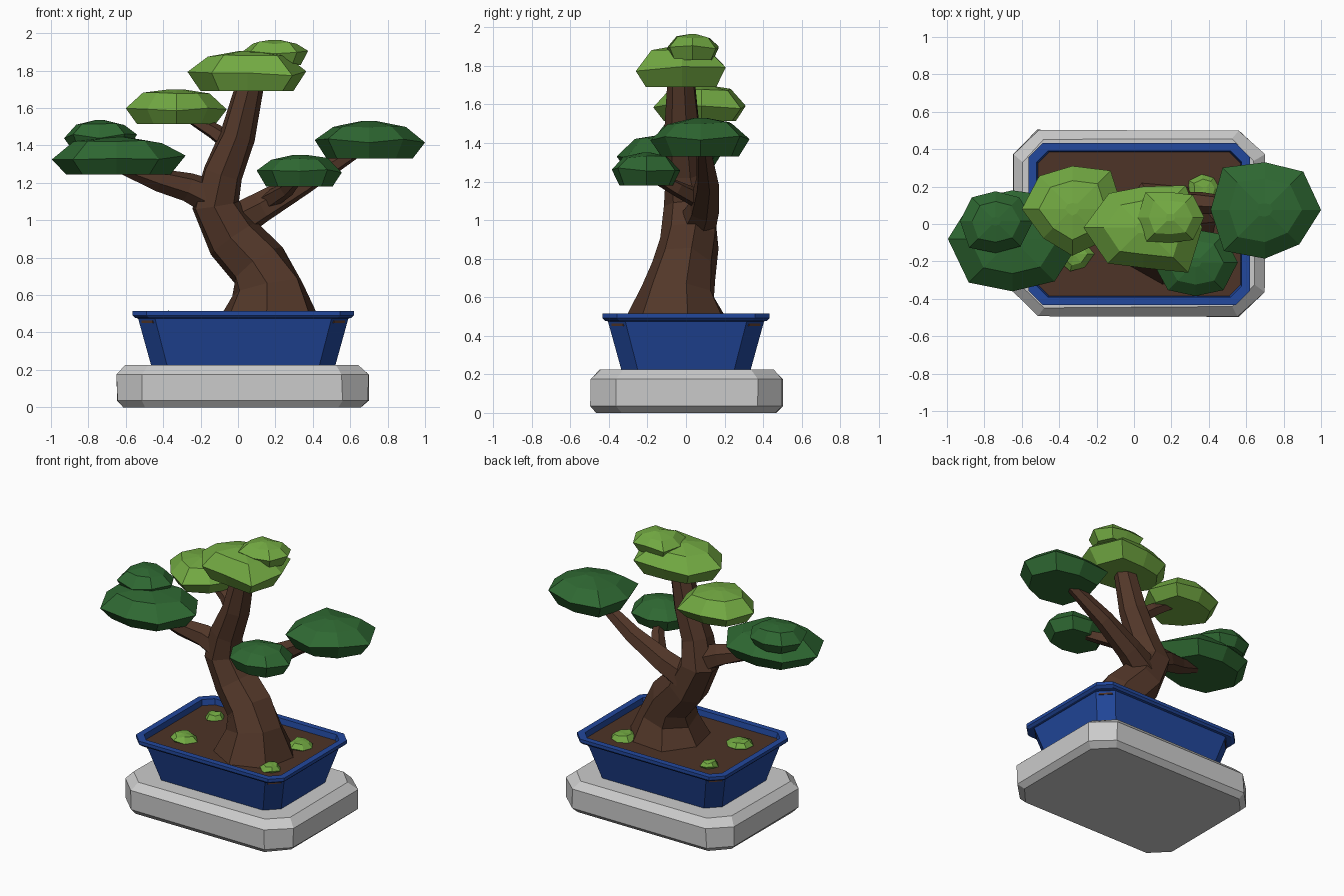
import bpy, bmesh, math, random
from mathutils import Vector

random.seed(4)


def material(name, rgb):
    m = bpy.data.materials.new(name)
    m.diffuse_color = (*rgb, 1)
    return m


BLUE = material("blue_glaze", (0.016, 0.065, 0.34))
SOIL = material("soil_brown", (0.075, 0.033, 0.02))
BARK = material("bark_brown", (0.085, 0.038, 0.022))
DARK = material("dark_green", (0.028, 0.14, 0.032))
LIGHT = material("light_green", (0.17, 0.40, 0.055))


def loft(name, rings, mat=None):
    """Skin a stack of equal-length point rings and cap both ends."""
    bm = bmesh.new()
    vs = [[bm.verts.new(p) for p in r] for r in rings]
    n = len(rings[0])
    for a, b in zip(vs, vs[1:]):
        for i in range(n):
            j = (i + 1) % n
            bm.faces.new((a[i], a[j], b[j], b[i]))
    bm.faces.new(vs[0][::-1])
    bm.faces.new(vs[-1])
    bmesh.ops.recalc_face_normals(bm, faces=bm.faces[:])
    me = bpy.data.meshes.new(name)
    bm.to_mesh(me)
    bm.free()
    ob = bpy.data.objects.new(name, me)
    bpy.context.collection.objects.link(ob)
    if mat:
        me.materials.append(mat)
    return ob


def octagon(cx, cy, hx, hy, cut, z, wobble=0.0):
    """Rectangle with chamfered corners."""
    pts = [(hx, hy - cut), (hx - cut, hy), (cut - hx, hy), (-hx, hy - cut),
           (-hx, cut - hy), (cut - hx, -hy), (hx - cut, -hy), (hx, cut - hy)]
    w = lambda: random.uniform(-wobble, wobble)
    return [(cx + x + w(), cy + y + w(), z) for x, y in pts]


def limb(name, path, sides=7, rough=0.08):
    """Tapered branch: path rows are x, y, z, radius."""
    pts = [Vector(p[:3]) for p in path]
    rings = []
    for k, p in enumerate(pts):
        t = (pts[min(k + 1, len(pts) - 1)] - pts[max(k - 1, 0)]).normalized()
        if name == "trunk" and k == 0:
            t = Vector((0, 0, 1))
        u = Vector((0, 1, 0)).cross(t).normalized()
        v = t.cross(u)
        ring = []
        for i in range(sides):
            a = 2 * math.pi * i / sides + 0.2
            r = path[k][3] * (1.03 + random.uniform(-rough, rough))
            ring.append(p + r * (math.cos(a) * u + math.sin(a) * v))
        rings.append(ring)
    return loft(name, rings, BARK)


def pad(name, cx, cy, z0, zmid, z1, radii, mat):
    """Flat foliage cloud; radii run counter-clockwise from +x."""
    h = z1 - z0
    rings = []
    for z, s, j in ((z0, 0.78, 0.0), (zmid, 1.0, 0.012), (z0 + 0.87 * h, 0.66, 0.008),
                    (z1, 0.14, 0.0)):
        ring = []
        for i, r in enumerate(radii):
            a = 2 * math.pi * i / len(radii)
            ring.append((cx + s * r * math.cos(a), cy + s * r * math.sin(a),
                         z + random.uniform(-j, j)))
        rings.append(ring)
    return loft(name, rings, mat)


# Stone plinth
loft("stone_base", [octagon(0.022, 0.005, hx, hy, c, z, 0.008) for hx, hy, c, z in (
    (0.64, 0.465, 0.12, 0), (0.672, 0.497, 0.135, 0.035),
    (0.672, 0.497, 0.135, 0.175), (0.625, 0.45, 0.12, 0.225))])
for v in bpy.data.objects["stone_base"].data.vertices:
    v.co.z = max(v.co.z, 0)

# Pot with overhanging rim and recessed interior
loft("pot", [octagon(0.028, 0.0, hx, hy, c, z) for hx, hy, c, z in (
    (0.49, 0.333, 0.085, 0.215), (0.562, 0.405, 0.09, 0.475),
    (0.578, 0.421, 0.075, 0.478), (0.592, 0.433, 0.075, 0.492),
    (0.592, 0.433, 0.075, 0.515), (0.548, 0.391, 0.06, 0.515),
    (0.538, 0.381, 0.06, 0.45))], BLUE)
loft("soil", [octagon(0.028, 0.0, 0.544, 0.387, 0.06, z) for z in (0.452, 0.475)], SOIL)

# Trunk and branches
limb("trunk", [(0.16, -0.045, 0.465, 0.275), (0.165, -0.035, 0.64, 0.19),
               (0.10, -0.005, 0.76, 0.16), (-0.03, 0.02, 0.90, 0.15),
               (-0.125, 0.02, 1.08, 0.13), (-0.085, 0.0, 1.25, 0.105),
               (-0.005, -0.015, 1.45, 0.09), (0.065, -0.025, 1.73, 0.07)])
limb("left_branch", [(-0.10, 0.01, 1.10, 0.10), (-0.27, -0.01, 1.175, 0.075),
                     (-0.42, -0.05, 1.215, 0.058), (-0.64, -0.09, 1.29, 0.035)], 6)
limb("right_branch", [(-0.05, 0.05, 0.97, 0.10), (0.12, 0.09, 1.065, 0.078),
                      (0.35, 0.11, 1.20, 0.06), (0.66, 0.09, 1.39, 0.035)], 6)
limb("lower_right_branch", [(0.16, 0.08, 1.10, 0.05), (0.26, -0.05, 1.165, 0.042),
                            (0.32, -0.17, 1.23, 0.03)], 5)
limb("upper_left_branch", [(-0.03, 0.0, 1.40, 0.055), (-0.13, 0.045, 1.475, 0.042),
                           (-0.27, 0.08, 1.56, 0.03)], 5)

# Foliage pads
pad("left_foliage", -0.65, -0.08, 1.245, 1.335, 1.445,
    (0.37, 0.32, 0.26, 0.30, 0.345, 0.33, 0.28, 0.32), DARK)
pad("left_foliage_cap", -0.74, 0.015, 1.38, 1.45, 1.535,
    (0.20, 0.18, 0.16, 0.18, 0.19, 0.20, 0.17, 0.19), DARK)
pad("upper_left_foliage", -0.33, 0.08, 1.515, 1.59, 1.70,
    (0.27, 0.29, 0.23, 0.25, 0.27, 0.22, 0.25, 0.24), LIGHT)
pad("crown_foliage", 0.05, -0.02, 1.69, 1.785, 1.905,
    (0.315, 0.32, 0.22, 0.26, 0.32, 0.27, 0.215, 0.34), LIGHT)
pad("crown_foliage_cap", 0.195, 0.035, 1.83, 1.895, 1.965,
    (0.18, 0.17, 0.135, 0.19, 0.175, 0.18, 0.135, 0.17), LIGHT)
pad("right_foliage", 0.70, 0.075, 1.33, 1.425, 1.53,
    (0.30, 0.29, 0.255, 0.32, 0.29, 0.31, 0.26, 0.26), DARK)
pad("lower_right_foliage", 0.33, -0.205, 1.18, 1.265, 1.35,
    (0.225, 0.21, 0.175, 0.20, 0.23, 0.21, 0.18, 0.21), DARK)

# Moss clumps on the soil
for k, (x, y, r) in enumerate(((0.38, 0.19, 0.09), (-0.32, -0.16, 0.10),
                               (-0.34, 0.22, 0.065), (0.42, -0.22, 0.075))):
    pad(f"moss_{k + 1}", x, y, 0.465, 0.482, 0.515,
        [r * random.uniform(0.8, 1.15) for _ in range(7)], LIGHT)
